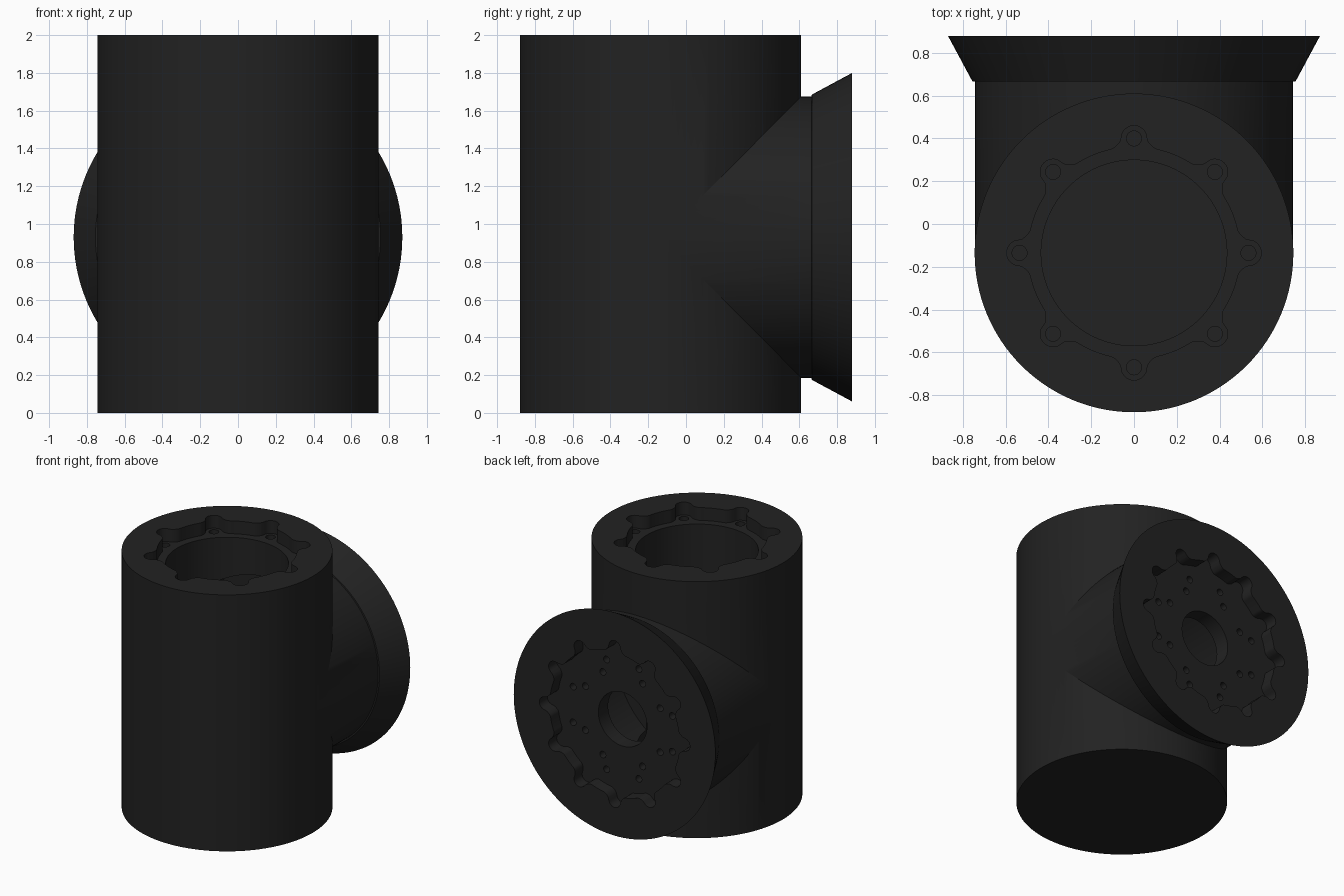
import bpy, bmesh
from math import sin, cos, asin, sqrt, pi, radians
from mathutils import Matrix

if "Cube" in bpy.data.objects:
    bpy.data.objects.remove(bpy.data.objects["Cube"])

CY, CZ = -0.135, 0.93          # main axis y, side branch axis z
UP = Matrix.Translation((0, CY, 0))
SIDE = Matrix.Translation((0, 0, CZ)) @ Matrix.Rotation(-pi / 2, 4, 'X')  # local z -> +y


def circle(r, n=128, c=(0, 0)):
    return [(c[0] + r * cos(2 * pi * i / n), c[1] + r * sin(2 * pi * i / n)) for i in range(n)]


def lobed(valley, dist, lobe, count, steps=40):
    """Round outline with evenly spaced screw lobes flaring into it."""
    half, edge = pi / count, asin(lobe / dist) * 0.999
    flare = edge * 2.0
    pts = []
    for k in range(count * steps):
        a = 2 * half * k / steps
        p = abs((a + half) % (2 * half) - half)
        if p <= edge:
            r = dist * cos(p) + sqrt(max(0, lobe ** 2 - (dist * sin(p)) ** 2))
        elif p < flare:
            t = (flare - p) / (flare - edge)
            r = valley + (dist * cos(edge) - valley) * t * t
        else:
            r = valley
        pts.append((r * cos(a), r * sin(a)))
    return pts


def add_loft(bm, rings, matrix):
    """Closed solid through (height, outline) rings along local z."""
    loops = [[bm.verts.new(matrix @ Matrix.Translation((x, y, h)).to_translation())
              for x, y in pts] for h, pts in rings]
    bm.faces.new(loops[0][::-1])
    bm.faces.new(loops[-1])
    for a, b in zip(loops, loops[1:]):
        n = len(a)
        for i in range(n):
            j = (i + 1) % n
            bm.faces.new((a[i], a[j], b[j], b[i]))


def make(name, solids, matrix):
    bm = bmesh.new()
    for rings in solids:
        add_loft(bm, rings, matrix)
    bmesh.ops.recalc_face_normals(bm, faces=bm.faces)
    me = bpy.data.meshes.new(name)
    bm.to_mesh(me)
    bm.free()
    ob = bpy.data.objects.new(name, me)
    bpy.context.collection.objects.link(ob)
    return ob


# main upright cylinder
body = make("pipe_housing", [[(0, circle(0.745)), (2, circle(0.745))]], UP)

# side branch with flared flange
branch = make("side_branch", [[(CY, circle(0.744)), (0.665, circle(0.744)),
                               (0.666, circle(0.755)), (0.88, circle(0.87))]], SIDE)

# top socket, screw holes and deep bore
top_pocket = make("top_pocket", [[(1.9, p), (2.1, p)] for p in [lobed(0.495, 0.535, 0.06, 8)]], UP)
spots = [(0.535 * cos(i * pi / 4), 0.535 * sin(i * pi / 4)) for i in range(8)]
top_screws = make("top_screws", [[(1.7, circle(0.035, 24, c)), (1.95, circle(0.035, 24, c))]
                                 for c in spots], UP)
main_bore = make("main_bore", [[(0.1, circle(0.434)), (2.05, circle(0.434))]], UP)

# side chamber, flange socket, shaft hole and bolt holes
chamber = make("side_chamber", [[(CY + 0.003, circle(0.70, 120)), (0.66, circle(0.70, 120))]], SIDE)
side_pocket = make("side_pocket", [[(0.78, p), (1.0, p)] for p in [lobed(0.56, 0.6, 0.05, 12)]], SIDE)
shaft = make("shaft_hole", [[(0.5, circle(0.21, 64)), (0.9, circle(0.21, 64))]], SIDE)
bolts = [(r * cos(radians(q + s)), r * sin(radians(q + s)))
         for q in (0, 90, 180, 270) for r, d in ((0.45, 18), (0.365, 28)) for s in (-d, d)]
bolt_holes = make("bolt_holes", [[(0.70, circle(0.026, 20, c)), (0.82, circle(0.026, 20, c))]
                                 for c in bolts], SIDE)

# join the branch, then carve the recesses
steps = [(branch, 'UNION')] + [(c, 'DIFFERENCE') for c in
         (main_bore, chamber, top_pocket, top_screws, side_pocket, shaft, bolt_holes)]
for tool, op in steps:
    tool.hide_render = True
    m = body.modifiers.new(tool.name, 'BOOLEAN')
    m.object, m.operation, m.solver = tool, op, 'EXACT'
bpy.context.view_layer.update()
carved = bpy.data.meshes.new_from_object(
    body.evaluated_get(bpy.context.evaluated_depsgraph_get()))
body.modifiers.clear()
body.data = carved
for tool, _ in steps:
    bpy.data.objects.remove(tool)

# near-black finish
mat = bpy.data.materials.new("black_plastic")
mat.diffuse_color = (0.016, 0.016, 0.016, 1)
mat.use_nodes = True
mat.node_tree.nodes["Principled BSDF"].inputs["Base Color"].default_value = mat.diffuse_color
body.data.materials.clear()
body.data.materials.append(mat)

bpy.ops.object.select_all(action='DESELECT')
body.select_set(True)
bpy.context.view_layer.objects.active = body
bpy.ops.object.shade_smooth_by_angle(angle=radians(25))
